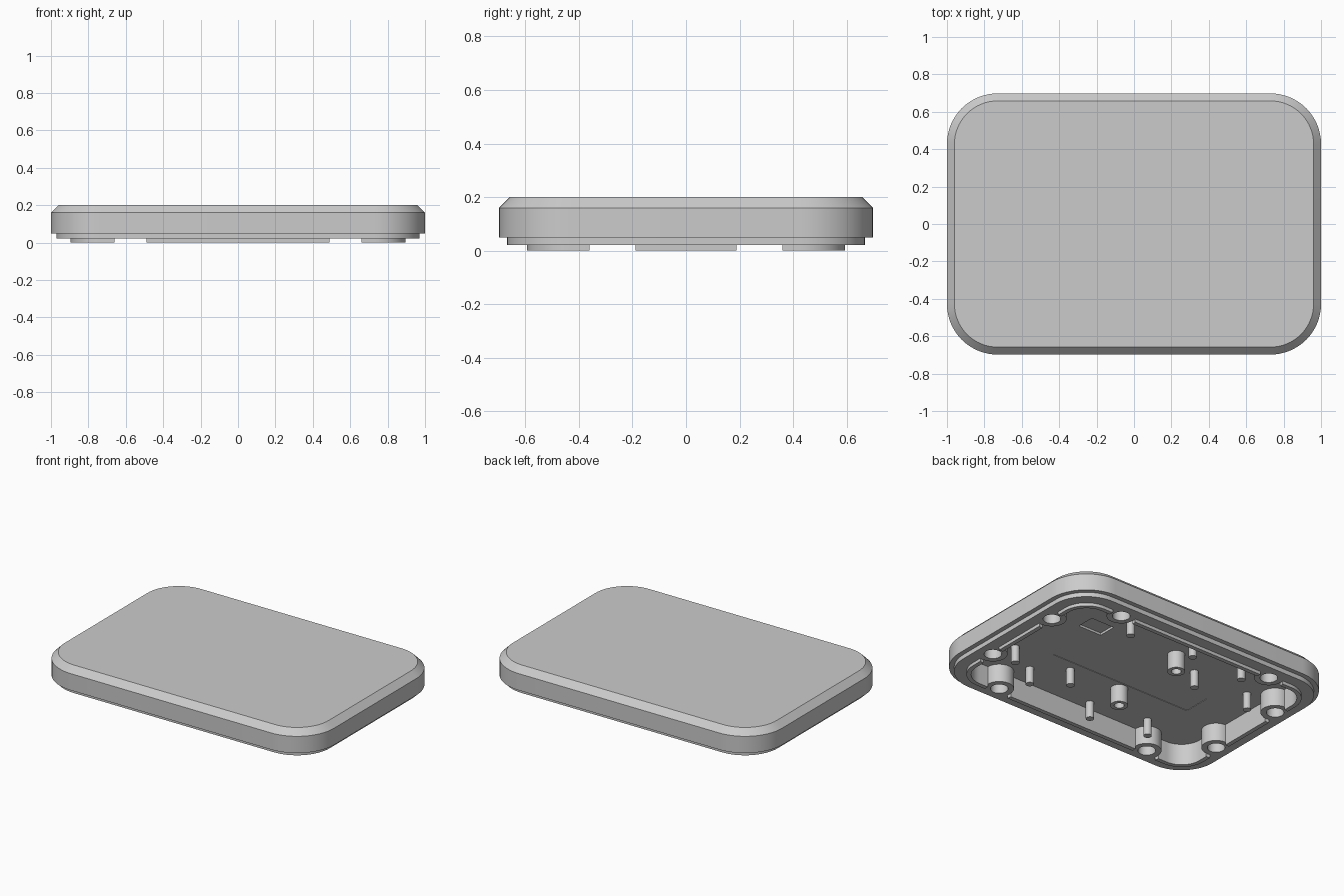
import bpy, bmesh, math

cube = bpy.data.objects.get("Cube")
if cube:
    bpy.data.objects.remove(cube, do_unlink=True)

grey = bpy.data.materials.new("plain_grey")
grey.use_nodes = True
COLOR = (0.6, 0.6, 0.6, 1)
grey.diffuse_color = COLOR
grey.node_tree.nodes["Principled BSDF"].inputs["Base Color"].default_value = COLOR

HALF_X, HALF_Y, CORNER = 1.0, 0.698, 0.27
RIM, FLOOR, EMBED = 0.021, 0.14, 0.16
WALL, LIP = 0.132, 0.104


def make(name, bm):
    bmesh.ops.recalc_face_normals(bm, faces=bm.faces)
    mesh = bpy.data.meshes.new(name)
    bm.to_mesh(mesh)
    bm.free()
    mesh.materials.append(grey)
    obj = bpy.data.objects.new(name, mesh)
    bpy.context.collection.objects.link(obj)
    return obj


def ring(bm, inset, z, steps=16):
    """Rounded rectangle outline, offset inward from the outer wall."""
    r = CORNER - inset
    verts = []
    for q, (sx, sy) in enumerate([(1, 1), (-1, 1), (-1, -1), (1, -1)]):
        for i in range(steps + 1):
            a = math.pi / 2 * (q + i / steps)
            verts.append(bm.verts.new((sx * (HALF_X - CORNER) + r * math.cos(a),
                                       sy * (HALF_Y - CORNER) + r * math.sin(a), z)))
    return verts


def loft(name, profile, closed=False):
    bm = bmesh.new()
    rings = [ring(bm, d, z) for d, z in profile]
    pairs = list(zip(rings, rings[1:]))
    if closed:
        pairs.append((rings[-1], rings[0]))
    else:
        bm.faces.new(rings[0])
        bm.faces.new(rings[-1])
    for a, b in pairs:
        for i in range(len(a)):
            j = (i + 1) % len(a)
            bm.faces.new((a[i], a[j], b[j], b[i]))
    return make(name, bm)


def cylinders(name, points, radius, z0, z1, sides=32):
    bm = bmesh.new()
    for x, y in points:
        made = bmesh.ops.create_cone(bm, cap_ends=True, segments=sides,
                                     radius1=radius, radius2=radius, depth=z1 - z0)
        bmesh.ops.translate(bm, verts=made["verts"], vec=(x, y, (z0 + z1) / 2))
    return make(name, bm)


def box(name, x0, x1, y0, y1, z0, z1):
    bm = bmesh.new()
    bmesh.ops.create_cube(bm, size=1)
    bmesh.ops.scale(bm, verts=bm.verts, vec=(x1 - x0, y1 - y0, z1 - z0))
    bmesh.ops.translate(bm, verts=bm.verts,
                        vec=((x0 + x1) / 2, (y0 + y1) / 2, (z0 + z1) / 2))
    return make(name, bm)


def combine(obj, tool, operation):
    """Apply a boolean and remove the tool object."""
    tool.hide_render = True
    mod = obj.modifiers.new("bool", 'BOOLEAN')
    mod.operation, mod.solver, mod.object = operation, 'EXACT', tool
    graph = bpy.context.evaluated_depsgraph_get()
    graph.update()
    mesh = bpy.data.meshes.new_from_object(obj.evaluated_get(graph))
    obj.modifiers.clear()
    obj.data = mesh
    bpy.data.objects.remove(tool, do_unlink=True)


# Chamfered cover with a stepped rim and hollow underside
cover = loft("cover_shell", [(0.04, 0.2), (0, 0.16), (0, 0.05), (0.03, 0.05),
                             (0.03, RIM), (WALL, RIM), (WALL, FLOOR)])

# Screw bosses merged into the wall
screws = [(sx * x, sy * y) for x, y in [(0.575, 0.567), (0.87, 0.274)]
          for sx in (1, -1) for sy in (1, -1)]
combine(cover, cylinders("bosses", screws, 0.088, RIM, EMBED), 'UNION')
combine(cover, cylinders("screw_holes", screws, 0.053, -0.05, 0.13), 'DIFFERENCE')

# Shallow recesses in the inner floor
combine(cover, box("panel_recess", -0.585, 0.46, -0.205, -0.02, 0.1, FLOOR + 0.003), 'DIFFERENCE')
combine(cover, box("small_recess", 0.39, 0.56, 0.155, 0.275, 0.1, FLOOR + 0.015), 'DIFFERENCE')

# Thin inner lip, interrupted at each boss
lip = loft("inner_lip", [(LIP, 0), (LIP, RIM + 0.002), (WALL, RIM + 0.002), (WALL, 0)], closed=True)
combine(lip, cylinders("lip_gaps", screws, 0.09, -0.05, 0.1), 'DIFFERENCE')

# Hollow standoffs
posts = [(-0.107, 0.265), (-0.107, -0.265)]
standoffs = cylinders("standoffs", posts, 0.053, 0.025, EMBED)
combine(standoffs, cylinders("standoff_holes", posts, 0.03, 0, 0.12), 'DIFFERENCE')

# Locating pins
pins = cylinders("locating_pins", [
    (0.37, 0.41), (0.69, -0.28), (0.46, -0.42), (0.265, -0.275), (-0.08, -0.505),
    (-0.475, -0.44), (-0.08, 0.45), (-0.32, 0.18), (-0.475, 0.43), (-0.73, 0.18)],
    0.025, 0.03, EMBED, 20)

# Smooth curved walls, crisp edges
bpy.ops.object.select_all(action='DESELECT')
for obj in (cover, lip, standoffs, pins):
    obj.select_set(True)
bpy.context.view_layer.objects.active = cover
bpy.ops.object.shade_smooth_by_angle(angle=math.radians(30))
